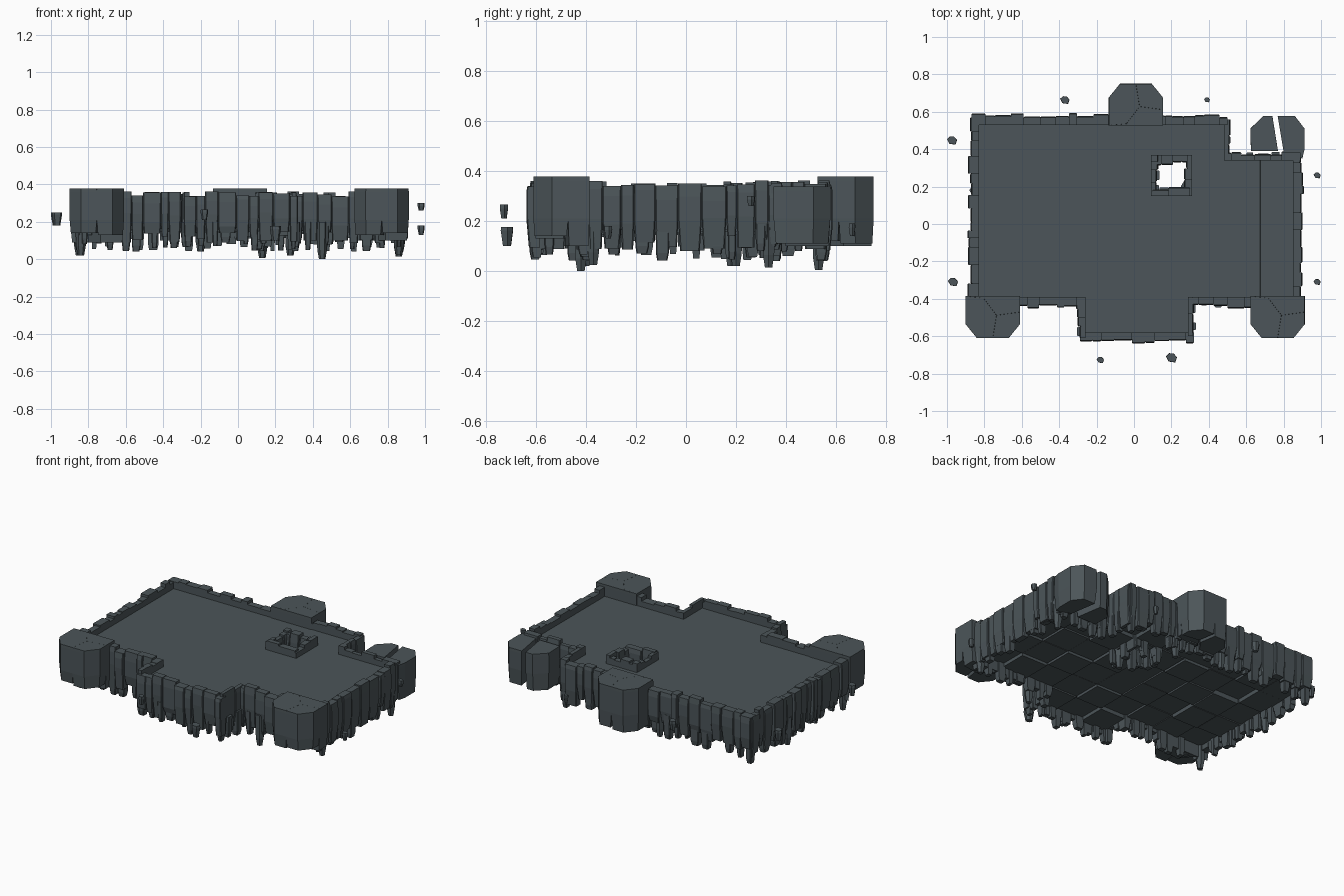
import bpy, bmesh, math, random
from mathutils import Vector

if "Cube" in bpy.data.objects:
    bpy.data.objects.remove(bpy.data.objects["Cube"])

random.seed(7)
R = random.uniform

stone = bpy.data.materials.new("slate grey stone")
stone.diffuse_color = (0.072, 0.091, 0.1, 1)
stone.use_nodes = True
stone.node_tree.nodes["Principled BSDF"].inputs["Base Color"].default_value = stone.diffuse_color


def loft(bm, rings):
    """Closed solid through rings of equal point count."""
    loops = [[bm.verts.new(p) for p in ring] for ring in rings]
    n = len(loops[0])
    for a, b in zip(loops, loops[1:]):
        for i in range(n):
            bm.faces.new((a[i], a[(i + 1) % n], b[(i + 1) % n], b[i]))
    bm.faces.new(loops[0])
    bm.faces.new(loops[-1][::-1])


def finish(bm, name):
    bmesh.ops.recalc_face_normals(bm, faces=bm.faces[:])
    me = bpy.data.meshes.new(name)
    bm.to_mesh(me)
    bm.free()
    me.materials.append(stone)
    ob = bpy.data.objects.new(name, me)
    bpy.context.collection.objects.link(ob)


# Floor: square slabs of uneven thickness, with a pit and a missing corner
T = 0.19
bm = bmesh.new()
for row in range(6):
    for col in range(9):
        if (row == 0 and col > 6) or (row == 5 and not 3 <= col <= 5) or (row, col) == (1, 5):
            continue
        x0, y1 = -0.845 + col * T, 0.55 - row * T
        x1, y0 = x0 + T, y1 - T
        e = R(0.001, 0.004)
        top = [(x0, y0, 0.301), (x1, y0, 0.301), (x1, y1, 0.301), (x0, y1, 0.301)]
        zb = R(0.14, 0.17)
        bot = [(x0 + e, y0 + e, zb), (x1 - e, y0 + e, zb), (x1 - e, y1 - e, zb), (x0 + e, y1 - e, zb)]
        loft(bm, [top, bot])
finish(bm, "floor_slabs")


def wall(name, a, b, out, depth=0.055, stubs=0.85):
    """Run of ragged blocks; straight face on line a-b, broken face toward out."""
    bm = bmesh.new()
    a, b, o = Vector((*a, 0)), Vector((*b, 0)), Vector((*out, 0))
    d = (b - a).normalized()
    length = (b - a).length

    def ring(s0, s1, i, t, z, c=0.0):
        p = [(s0, i), (s1, i), (s1, t - c), (s1 - c, t), (s0 + c, t), (s0, t - c)]
        return [a + d * s + o * q + Vector((0, 0, z)) for s, q in p]

    s = 0.0
    while s < length - 0.005:
        w = R(0.04, 0.1)
        if length - s - w < 0.035:
            w = length - s
        t, top, bot = depth + R(-0.014, 0.008), R(0.335, 0.362), R(0.08, 0.145)
        mid = R(0.17, 0.25)
        k = R(0.002, 0.008)
        loft(bm, [ring(s, s + w, 0, t - 0.005, top, 0.003),
                  ring(s, s + w, 0, t, top - R(0.02, 0.06), 0.004),
                  ring(s, s + w, 0, t, mid, 0.004),
                  ring(s + k, s + w - k, 0.004, t - 0.01, bot, 0.005)])
        # broken blocky stub hanging below the block
        if random.random() < stubs:
            sw = min(w * 0.8, R(0.025, 0.06))
            p = s + R(0.0, w - sw)
            z = R(0.04, 0.1)
            q = R(-0.015, 0.002)
            loft(bm, [ring(p, p + sw, q, q + 0.045, 0.2, 0.004),
                      ring(p + 0.002, p + sw - 0.002, q + 0.002, q + 0.043, z + 0.03, 0.004),
                      ring(p + sw * 0.12, p + sw * 0.85, q + 0.005, q + 0.037, z, 0.004)])
        s += w
    finish(bm, name)


# Outer parapet
wall("left_wall", (-0.83, -0.39), (-0.83, 0.57), (-1, 0))
wall("back_wall", (-0.87, 0.53), (0.50, 0.53), (0, 1))
wall("notch_side_wall", (0.48, 0.34), (0.48, 0.56), (1, 0), 0.04)
wall("notch_back_wall", (0.48, 0.34), (0.89, 0.34), (0, 1), 0.045)
wall("right_wall", (0.85, -0.39), (0.85, 0.37), (1, 0))
wall("front_left_wall", (-0.86, -0.39), (-0.27, -0.39), (0, -1))
wall("front_right_wall", (0.29, -0.39), (0.88, -0.39), (0, -1))
# Projecting front bay
wall("bay_left_wall", (-0.26, -0.39), (-0.26, -0.61), (-1, 0), 0.045)
wall("bay_right_wall", (0.29, -0.39), (0.29, -0.60), (1, 0), 0.04)
wall("bay_front_wall", (-0.29, -0.58), (0.32, -0.58), (0, -1), 0.052)
# Kerb round the pit, broken toward the hole
wall("pit_left_wall", (0.09, 0.15), (0.09, 0.37), (1, 0), 0.04)
wall("pit_right_wall", (0.31, 0.15), (0.31, 0.37), (-1, 0), 0.04)
wall("pit_front_wall", (0.10, 0.15), (0.30, 0.15), (0, 1), 0.042)
wall("pit_back_wall", (0.10, 0.37), (0.30, 0.37), (0, -1), 0.05)


def scaled(pts, c, f, z):
    return [(c[0] + (x - c[0]) * f, c[1] + (y - c[1]) * f, z) for x, y in pts]


def tower(name, pieces, bottoms, top=0.377):
    """Bastion made of cracked prisms that narrow near the broken base."""
    bm = bmesh.new()
    for pts, zb in zip(pieces, bottoms):
        c = [sum(p[i] for p in pts) / len(pts) for i in (0, 1)]
        loft(bm, [scaled(pts, c, 0.995, top), scaled(pts, c, 1, top - 0.017),
                  scaled(pts, c, 1, 0.21), scaled(pts, c, 0.92, zb)])
    finish(bm, name)


# Half-octagon bastion, cracked in three; sy = -1 points to the front
def bastion(name, cx, y_in, sy, bottoms):
    def pts(*uv):
        return [(cx + u, y_in + sy * v) for u, v in uv]
    tower(name, [
        pts((-0.145, 0), (0.145, 0), (0.145, 0.085), (0.02, 0.102), (-0.05, 0.01)),
        pts((-0.145, 0), (-0.05, 0.01), (0.02, 0.102), (0.0, 0.224), (-0.085, 0.224), (-0.145, 0.15)),
        pts((0.02, 0.102), (0.145, 0.085), (0.145, 0.15), (0.085, 0.224), (0.0, 0.224)),
    ], bottoms)


bastion("front_left_bastion", -0.755, -0.386, -1, (0.09, 0.14, 0.13))
bastion("front_right_bastion", 0.768, -0.386, -1, (0.10, 0.13, 0.14))
bastion("back_bastion", 0.01, 0.526, 1, (0.12, 0.10, 0.11))
# Lower, split bastion at the missing corner
tower("split_bastion", [
    [(0.625, 0.39), (0.77, 0.39), (0.74, 0.577), (0.69, 0.577), (0.622, 0.51)],
    [(0.80, 0.385), (0.90, 0.35), (0.912, 0.40), (0.912, 0.51), (0.86, 0.577), (0.768, 0.577)],
], (0.1, 0.11), 0.338)

# Long splinters that reach the lowest level
bm = bmesh.new()
for x, y, z in ((0.45, -0.42, 0), (0.13, 0.53, 0.005), (-0.84, -0.40, 0.02), (0.86, -0.37, 0.025),
                (0.86, 0.33, 0.015), (-0.85, 0.18, 0.02), (-0.2, 0.55, 0.04), (0.28, 0.2, 0.02)):
    def hexa(r, h):
        return [(x + r * math.cos(k * math.pi / 3), y + r * math.sin(k * math.pi / 3), h) for k in range(6)]
    loft(bm, [hexa(0.03, 0.2), hexa(0.026, z + 0.05), hexa(0.017, z)])
finish(bm, "hanging_splinters")

# Loose fragments drifting round the platform: x, y, width, low z, high z
bm = bmesh.new()
for x, y, w, z0, z1 in ((-0.37, 0.663, 0.05, 0.17, 0.23), (0.39, 0.664, 0.032, 0.14, 0.19),
                        (-0.973, 0.447, 0.054, 0.18, 0.25), (-0.968, -0.31, 0.054, 0.18, 0.25),
                        (0.979, 0.26, 0.038, 0.26, 0.30), (0.979, -0.31, 0.038, 0.13, 0.18),
                        (-0.18, -0.727, 0.04, 0.21, 0.265), (0.20, -0.715, 0.06, 0.10, 0.177)):
    def chip(f, h):
        r = w * 0.5 * f
        return [(x + r * u, y + r * v * 0.85, h) for u, v in
                ((-1, 0.3), (-0.5, -0.8), (0.7, -1), (1, 0.1), (0.4, 0.9), (-0.4, 0.95))]
    loft(bm, [chip(0.95, z1), chip(1, z1 - 0.015), chip(0.65, z0)])
finish(bm, "loose_fragments")
